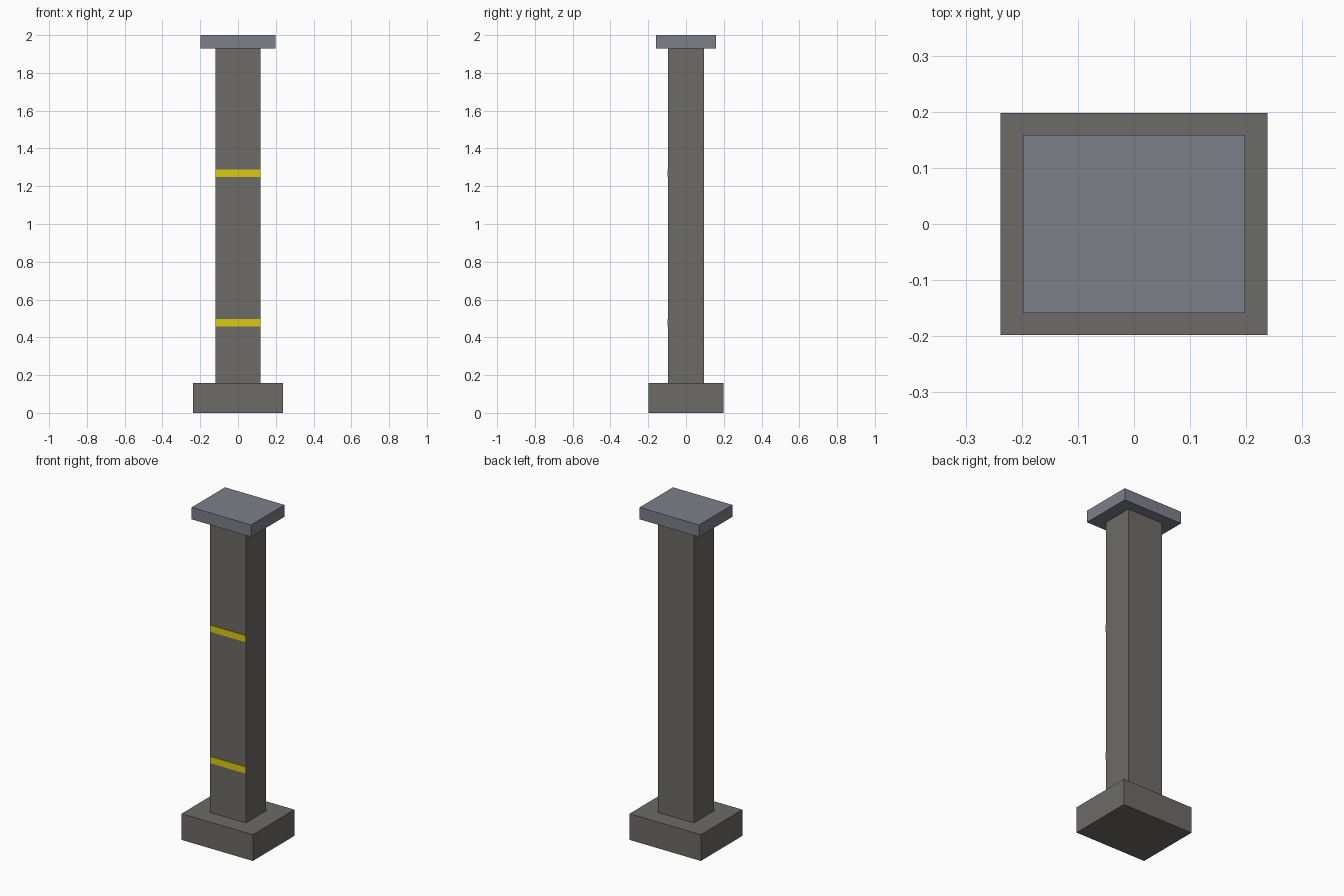
import bpy

if "Cube" in bpy.data.objects:
    bpy.data.objects.remove(bpy.data.objects["Cube"])


def material(name, rgb):
    m = bpy.data.materials.new(name)
    m.diffuse_color = (*rgb, 1)
    m.use_nodes = True
    m.node_tree.nodes["Principled BSDF"].inputs["Base Color"].default_value = m.diffuse_color
    return m


def box(name, size, center, mat):
    bpy.ops.mesh.primitive_cube_add(size=1, location=center)
    ob = bpy.context.object
    ob.name = name
    ob.scale = size
    bpy.ops.object.transform_apply(location=False, rotation=False, scale=True)
    ob.data.materials.append(mat)
    return ob


stone = material("stone", (0.155, 0.145, 0.133))
metal = material("cap_grey", (0.2, 0.215, 0.25))
yellow = material("stripe_yellow", (0.72, 0.6, 0.006))

# Footing, shaft and cap
BASE_TOP, CAP_BOTTOM = 0.158, 1.928
box("base", (0.475, 0.396, BASE_TOP), (0, 0, BASE_TOP / 2), stone)
box("column", (0.238, 0.19, CAP_BOTTOM - BASE_TOP),
    (0, 0, (CAP_BOTTOM + BASE_TOP) / 2), stone)
box("cap", (0.396, 0.317, 2 - CAP_BOTTOM), (0, 0, (2 + CAP_BOTTOM) / 2), metal)

# Thin warning stripes, slightly proud of the front face
for name, z in (("lower_stripe", 0.477), ("upper_stripe", 1.269)):
    box(name, (0.238, 0.008, 0.04), (0, -0.095, z), yellow)
